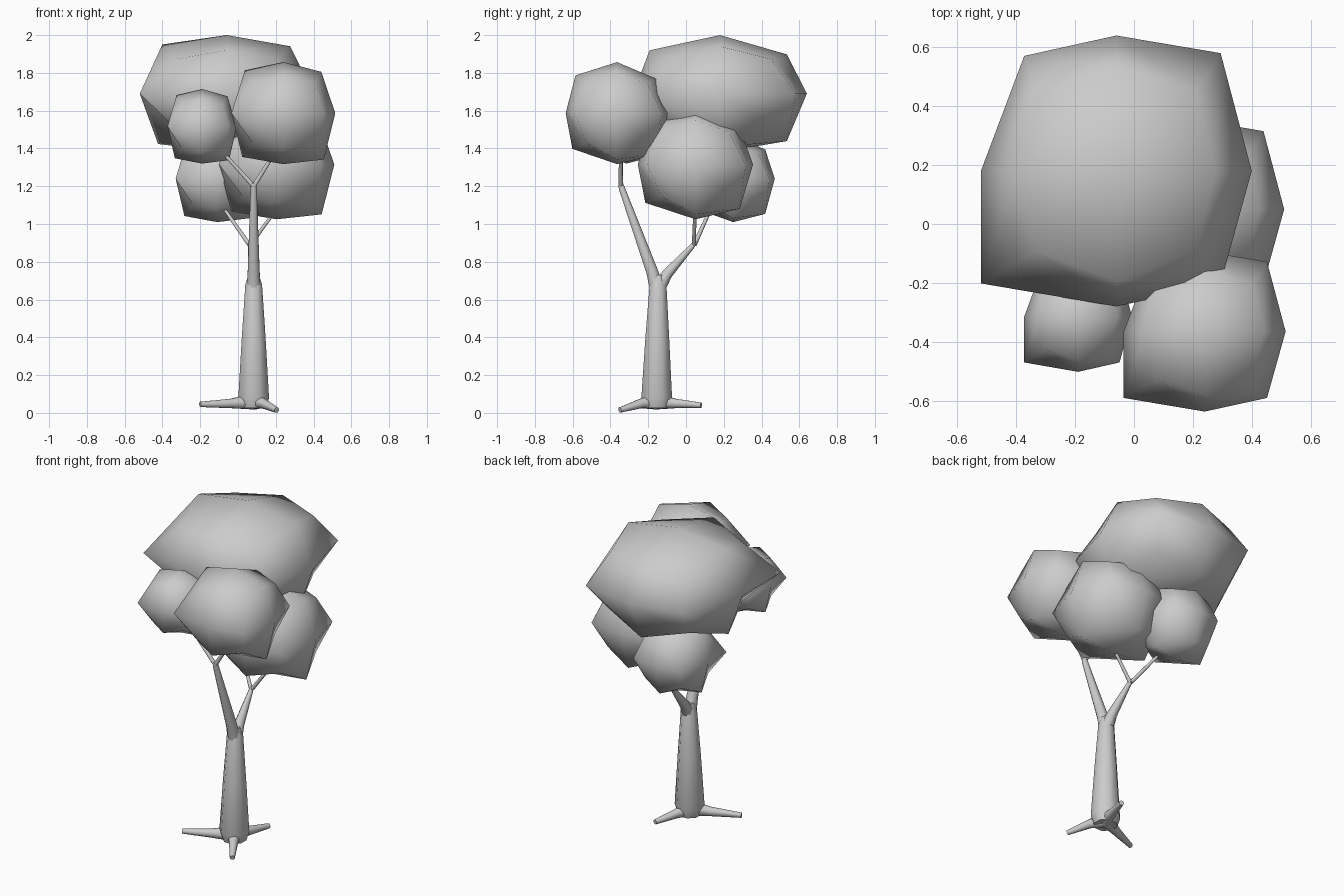
import bpy, bmesh, math
from mathutils import Vector

if "Cube" in bpy.data.objects:
    bpy.data.objects.remove(bpy.data.objects["Cube"])


def finish(bm, name):
    bmesh.ops.recalc_face_normals(bm, faces=bm.faces)
    for f in bm.faces:
        f.smooth = len(f.verts) == 4
    me = bpy.data.meshes.new(name)
    bm.to_mesh(me)
    bm.free()
    ob = bpy.data.objects.new(name, me)
    bpy.context.collection.objects.link(ob)
    return ob


def tube(name, points, sides=8):
    """Tapered tube through (x, y, z, radius) points."""
    bm = bmesh.new()
    pts = [Vector(p[:3]) for p in points]
    rings = []
    for i, p in enumerate(pts):
        d = (pts[min(i + 1, len(pts) - 1)] - pts[max(i - 1, 0)]).normalized()
        u = d.cross(Vector((0, 1, 0)) if abs(d.y) < 0.8 else Vector((1, 0, 0))).normalized()
        v = d.cross(u)
        angles = [2 * math.pi * (k + 0.5) / sides for k in range(sides)]
        rings.append([bm.verts.new(p + (u * math.cos(a) + v * math.sin(a)) * points[i][3])
                      for a in angles])
    for a, b in zip(rings, rings[1:]):
        for k in range(sides):
            n = (k + 1) % sides
            bm.faces.new((a[k], a[n], b[n], b[k]))
    bm.faces.new(rings[0])
    bm.faces.new(rings[-1])
    return finish(bm, name)


# Rounded 2x2-per-side cube, slightly irregular: positions of its edge midpoints
EDGE_MIDS = {
    (1, 0, 1): (.73, 0, .81), (1, 0, -1): (.78, 0, -.91),
    (-1, 0, -1): (-.79, 0, -.86), (-1, 0, 1): (-.74, 0, .84),
    (0, -1, 1): (0, -.81, .74), (0, 1, 1): (0, .77, .67),
    (0, 1, -1): (0, .77, -.81), (0, -1, -1): (0, -.87, -.70),
    (-1, -1, 0): (-1, -.83, 0), (1, -1, 0): (.77, -.83, 0),
    (1, 1, 0): (.77, .87, 0), (-1, 1, 0): (-.68, .85, 0),
}


def foliage(name, centre, half):
    bm = bmesh.new()
    bmesh.ops.create_cube(bm, size=2)
    bmesh.ops.subdivide_edges(bm, edges=bm.edges[:], cuts=1, use_grid_fill=True)
    for v in bm.verts:
        key = tuple(round(c) for c in v.co)
        if key in EDGE_MIDS:
            v.co = EDGE_MIDS[key]
        elif 0 not in key:
            v.co *= 0.59
        v.co = Vector(c + h * q for c, h, q in zip(centre, half, v.co))
    return finish(bm, name)


# Leaf clumps
foliage("crown_foliage", (-.06, .18, 1.69), (.46, .46, .31))
foliage("front_right_foliage", (.24, -.365, 1.587), (.275, .272, .27))
foliage("front_left_foliage", (-.19, -.315, 1.517), (.183, .187, .197))
foliage("lower_right_foliage", (.205, .05, 1.315), (.305, .305, .29))
foliage("lower_left_foliage", (-.11, .25, 1.24), (.22, .22, .23))

# Trunk
tube("trunk", [(.083, -.155, .025, .07), (.083, -.155, .08, .088),
               (.083, -.152, .4, .068), (.083, -.148, .68, .048), (.083, -.148, .73, .03)])

# Main branches
tube("front_branch", [(.083, -.155, .66, .04), (.083, -.18, .75, .034),
                      (.083, -.34, 1.19, .018), (.083, -.347, 1.22, .012)])
tube("back_branch", [(.083, -.145, .66, .04), (.08, -.10, .735, .03),
                     (.065, .035, .885, .014), (.063, .045, .905, .009)])

# Twigs into the clumps
tube("front_left_twig", [(.083, -.345, 1.2, .013), (-.1, -.343, 1.4, .009)])
tube("front_right_twig", [(.083, -.345, 1.2, .013), (.19, -.347, 1.37, .009)])
tube("back_left_twig", [(.06, .045, .89, .012), (-.08, .135, 1.09, .009)])
tube("back_right_twig", [(.065, .042, .89, .012), (.19, .047, 1.06, .009)])

# Three spreading roots
for name, x, y, z in (("left_root", -.2, -.27, .045),
                      ("back_root", .16, .08, .04),
                      ("front_root", .205, -.35, .015)):
    tube(name, [(.083, -.155, .06, .045),
                (.083 + (x - .083) * .42, -.155 + (y + .155) * .42, .05, .027),
                (x, y, z, .015)])
